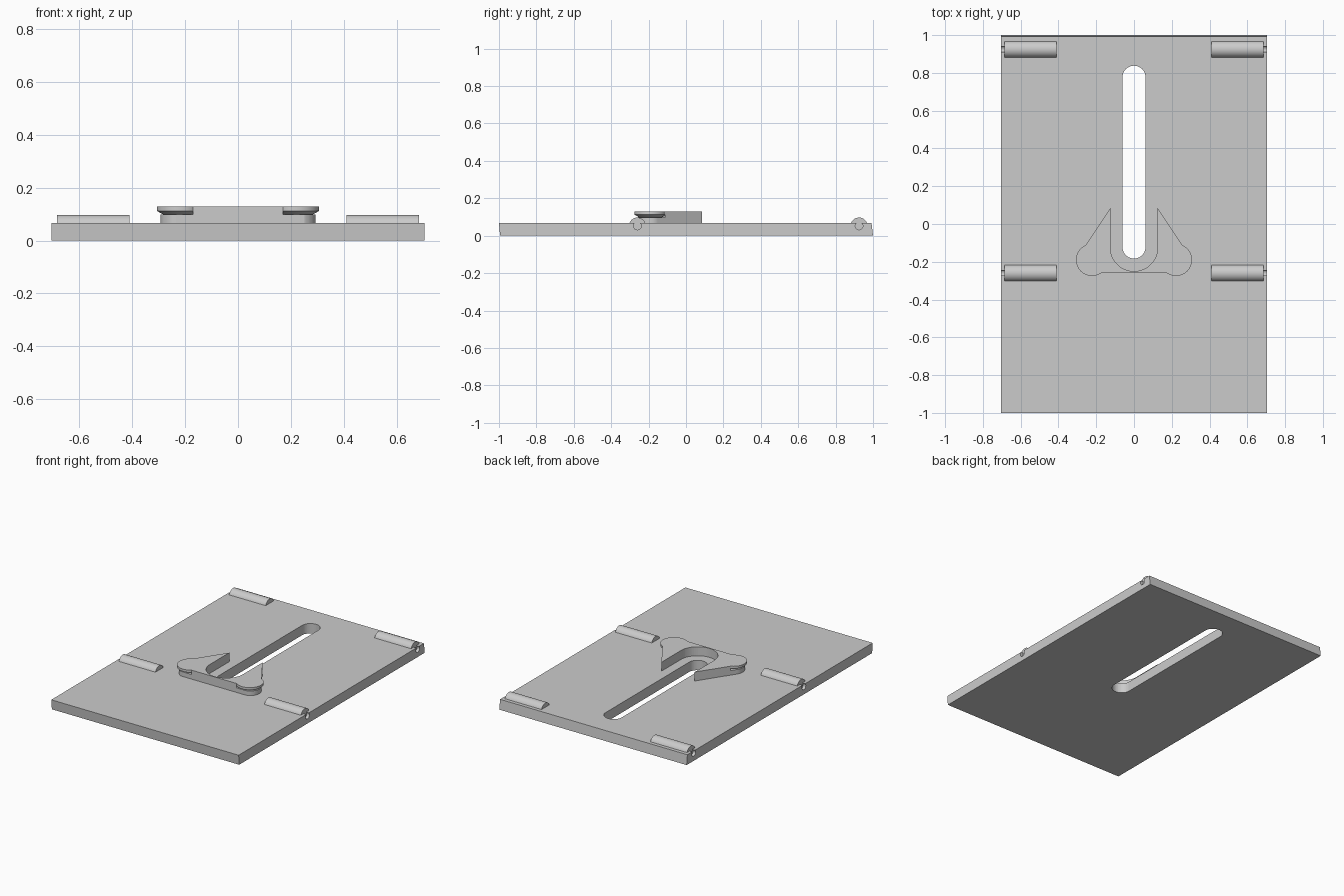
import bpy, bmesh
from math import radians, cos, sin, pi
from mathutils import Matrix

cube = bpy.data.objects.get("Cube")
if cube:
    bpy.data.objects.remove(cube, do_unlink=True)

grey = bpy.data.materials.new("plain_grey")
grey.use_nodes = True
grey.diffuse_color = (0.6, 0.6, 0.6, 1)
grey.node_tree.nodes["Principled BSDF"].inputs["Base Color"].default_value = (0.6, 0.6, 0.6, 1)

TOP = 0.067          # top of the plate
WEDGE_TOP = 0.128    # top of the wedge


def finish(name, bm):
    bmesh.ops.recalc_face_normals(bm, faces=bm.faces)
    mesh = bpy.data.meshes.new(name)
    bm.to_mesh(mesh)
    bm.free()
    mesh.materials.append(grey)
    obj = bpy.data.objects.new(name, mesh)
    bpy.context.collection.objects.link(obj)
    return obj


def prism(name, outline, z0, z1):
    """Extrude a flat outline from z0 to z1."""
    bm = bmesh.new()
    face = bm.faces.new([bm.verts.new((x, y, z0)) for x, y in outline])
    up = bmesh.ops.extrude_face_region(bm, geom=[face])
    verts = [v for v in up["geom"] if isinstance(v, bmesh.types.BMVert)]
    bmesh.ops.translate(bm, verts=verts, vec=(0, 0, z1 - z0))
    return finish(name, bm)


def arc(cx, cy, r, a0, a1, n=20):
    angles = [radians(a0 + (a1 - a0) * i / n) for i in range(n + 1)]
    return [(cx + r * cos(a), cy + r * sin(a)) for a in angles]


def rod(name, x0, x1, y, z, r):
    """Cylinder lying along x."""
    bm = bmesh.new()
    bmesh.ops.create_cone(bm, cap_ends=True, segments=48, radius1=r, radius2=r, depth=abs(x1 - x0),
                          matrix=Matrix.Translation(((x0 + x1) / 2, y, z)) @ Matrix.Rotation(pi / 2, 4, 'Y'))
    return finish(name, bm)


def cut(target, cutter):
    mod = target.modifiers.new(cutter.name, 'BOOLEAN')
    mod.operation = 'DIFFERENCE'
    mod.solver = 'EXACT'
    mod.object = cutter
    cutter.hide_render = True
    cutter.hide_set(True)


def smooth(obj):
    bpy.ops.object.select_all(action='DESELECT')
    obj.select_set(True)
    bpy.context.view_layer.objects.active = obj
    bpy.ops.object.shade_smooth_by_angle(angle=radians(30))


# Base plate, with its two ends leaning slightly
plate = prism("base_plate", [(-0.705, -1), (0.705, -1), (0.705, 1), (-0.705, 1)], 0, TOP)
for v in plate.data.vertices:
    if v.co.y > 0 and v.co.z > 0.01:
        v.co.y -= 0.008
    elif v.co.y < 0 and v.co.z < 0.01:
        v.co.y += 0.006

# Long slot through the plate
slot = arc(0, 0.777, 0.061, 0, 180) + arc(0, -0.122, 0.061, 180, 360)
cut(plate, prism("slot_cutter", slot, -0.1, 0.2))

# Four rollers set in the plate, each with an open axle hole at the side
for side, sx in (("left", 1), ("right", -1)):
    for end, y in (("front", -0.26), ("back", 0.925)):
        smooth(rod(f"{end}_{side}_roller", sx * 0.41, sx * 0.685, y, 0.052, 0.045))
        cut(plate, rod(f"{end}_{side}_axle_hole_cutter", sx * 0.685, sx * 0.75, y, 0.052, 0.0205))

# Forked wedge block around the front end of the slot
LOBE_X, LOBE_Y, LOBE_R = 0.222, -0.19, 0.085
right_half = [(0.125, 0.085)] + arc(LOBE_X, LOBE_Y, 0.072, 35, -65) + [(0.235, -0.257)]
left_half = [(-x, y) for x, y in reversed(right_half)]
notch = arc(0, -0.125, 0.125, 180, 360, 32)
wedge = prism("forked_wedge", right_half + left_half + notch, TOP, WEDGE_TOP)

# Undercut round knobs at the two wedge corners
for side, sx in (("left", 1), ("right", -1)):
    circle = arc(sx * LOBE_X, LOBE_Y, LOBE_R, 0, 360, 48)[:-1]
    cut(wedge, prism(f"{side}_knob_cutter", circle, 0.098, 0.2))
    knob = prism(f"{side}_knob_rim", circle, 0.112, WEDGE_TOP)
    bm = bmesh.new()
    bmesh.ops.create_cone(bm, cap_ends=True, segments=48, radius1=0.06, radius2=LOBE_R, depth=0.014,
                          matrix=Matrix.Translation((sx * LOBE_X, LOBE_Y, 0.105)))
    smooth(finish(f"{side}_knob_taper", bm))
    smooth(knob)
